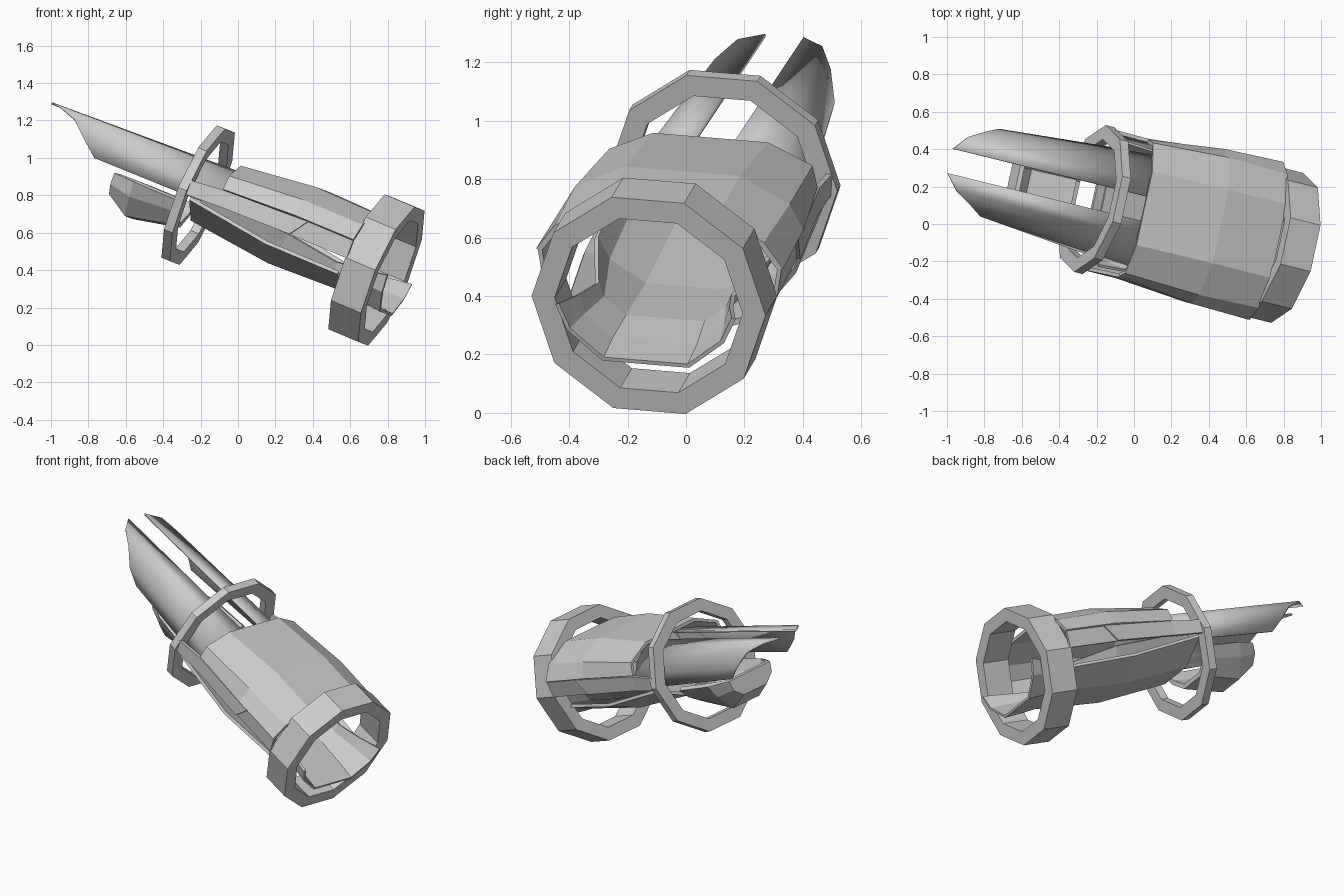
import bpy, bmesh, math
from mathutils import Matrix, Vector

if "Cube" in bpy.data.objects:
    bpy.data.objects.remove(bpy.data.objects["Cube"])

# Tilted frame: local X runs along the tube to its front, Y sideways, Z up
n = Vector((.898, -.225, -.377)).normalized()
side = Vector((.210, .974, -.081))
side = (side - n * side.dot(n)).normalized()
up = n.cross(side)
FRAME = Matrix((n, side, up)).transposed().to_4x4()
FRAME.translation = (.82, -.128, .367)


def finish(name, bm, thickness=0, mirror=False):
    bmesh.ops.recalc_face_normals(bm, faces=bm.faces)
    me = bpy.data.meshes.new(name)
    bm.to_mesh(me)
    bm.free()
    ob = bpy.data.objects.new(name, me)
    bpy.context.collection.objects.link(ob)
    ob.matrix_world = FRAME
    if mirror:
        m = ob.modifiers.new("mirror", 'MIRROR')
        m.use_axis = (False, True, False)
        m.use_mirror_merge = False
    if thickness:
        s = ob.modifiers.new("thickness", 'SOLIDIFY')
        s.thickness = thickness
        s.offset = 0
    return ob


def loft(name, sections, thickness, cap_end=False, mirror=False):
    """Open sheet through rows of points."""
    bm = bmesh.new()
    rows = [[bm.verts.new(p) for p in row] for row in sections]
    for r, s in zip(rows, rows[1:]):
        for i in range(len(r) - 1):
            bm.faces.new((r[i], r[i + 1], s[i + 1], s[i]))
    if cap_end:
        bm.faces.new(rows[-1])
    return finish(name, bm, thickness, mirror)


def both(a, half):
    """Full cross-section at station a from its right half (outside to middle)."""
    return [(a, y, z) for y, z in half] + [(a, -y, z) for y, z in reversed(half)]


def ring(name, a0, a1, outer, inner):
    bm = bmesh.new()
    loops = []
    for a, r in ((a0, outer), (a1, outer), (a1, inner), (a0, inner)):
        loops.append([bm.verts.new((a, r * math.sin(t), r * math.cos(t)))
                      for t in (math.radians(18 + 36 * k) for k in range(10))])
    for j in range(4):
        p, q = loops[j], loops[(j + 1) % 4]
        for k in range(10):
            bm.faces.new((p[k], p[(k + 1) % 10], q[(k + 1) % 10], q[k]))
    return finish(name, bm)


# Ten-sided collars
ring("front_collar", -.178, 0, .411, .33)
ring("rear_collar", -1.175, -1.125, .403, .325)

# Arched top shell
loft("top_shell", [
    both(-.95, [(.365, .08), (.35, .155), (.2, .225)]),
    both(-.52, [(.415, .1), (.37, .19), (.2, .276)]),
    both(-.17, [(.425, .1), (.36, .19), (.2, .268)])], .02)

# Side strips below the shell, in two lengths
loft("rear_side_strip", [
    [(-1.14, .375, .06), (-1.14, .37, -.02)],
    [(-.95, .37, .08), (-.93, .37, -.01)],
    [(-.44, .415, .1), (-.51, .405, 0)]], .02, mirror=True)
loft("front_side_strip", [
    [(-.44, .408, .1), (-.51, .395, 0)],
    [(-.17, .42, .1), (-.17, .405, 0)]], .015, mirror=True)

# Outer lower shell
loft("lower_shell", [
    both(-.2, [(.33, -.09), (.15, -.165)]),
    both(-.62, [(.37, -.09), (.15, -.18)]),
    both(-1.1, [(.36, -.03), (.14, -.13)])], .02)

# Inner trough with its lip poking out of the front collar
loft("inner_trough", [
    both(.05, [(.31, 0), (.27, -.09), (.15, -.19)]),
    both(-.09, [(.27, -.02), (.25, -.09), (.15, -.175)]),
    both(-.25, [(.24, -.04), (.22, -.09), (.14, -.155)]),
    both(-.55, [(.31, 0), (.27, -.08), (.14, -.16)]),
    both(-1.05, [(.34, .01), (.29, -.06), (.14, -.12)])], .015)

# Rear cup under the fins
loft("rear_cup", [
    both(-1.2, [(.25, -.06), (.2, -.12), (.1, -.185)]),
    both(-1.45, [(.22, -.06), (.18, -.14), (.1, -.24)]),
    both(-1.57, [(.16, -.06), (.15, -.12), (.09, -.17)])], .03, cap_end=True)

# Pair of long curved fins with slanted tips
tip = [(-2.07, .067, .15), (-2.0, .148, .152), (-1.89, .2, .12),
       (-1.79, .235, .04), (-1.70, .225, -.03)]
base = [(-.88, .067, .2), (-.88, .16, .19), (-.88, .25, .135),
        (-.88, .3, .06), (-.88, .31, -.02)]
fins = loft("rear_fin", [tip, base], .012, mirror=True)
fins.data.shade_smooth()
bpy.context.view_layer.objects.active = fins
fins.select_set(True)
bpy.ops.object.shade_smooth_by_angle(angle=math.radians(40))
